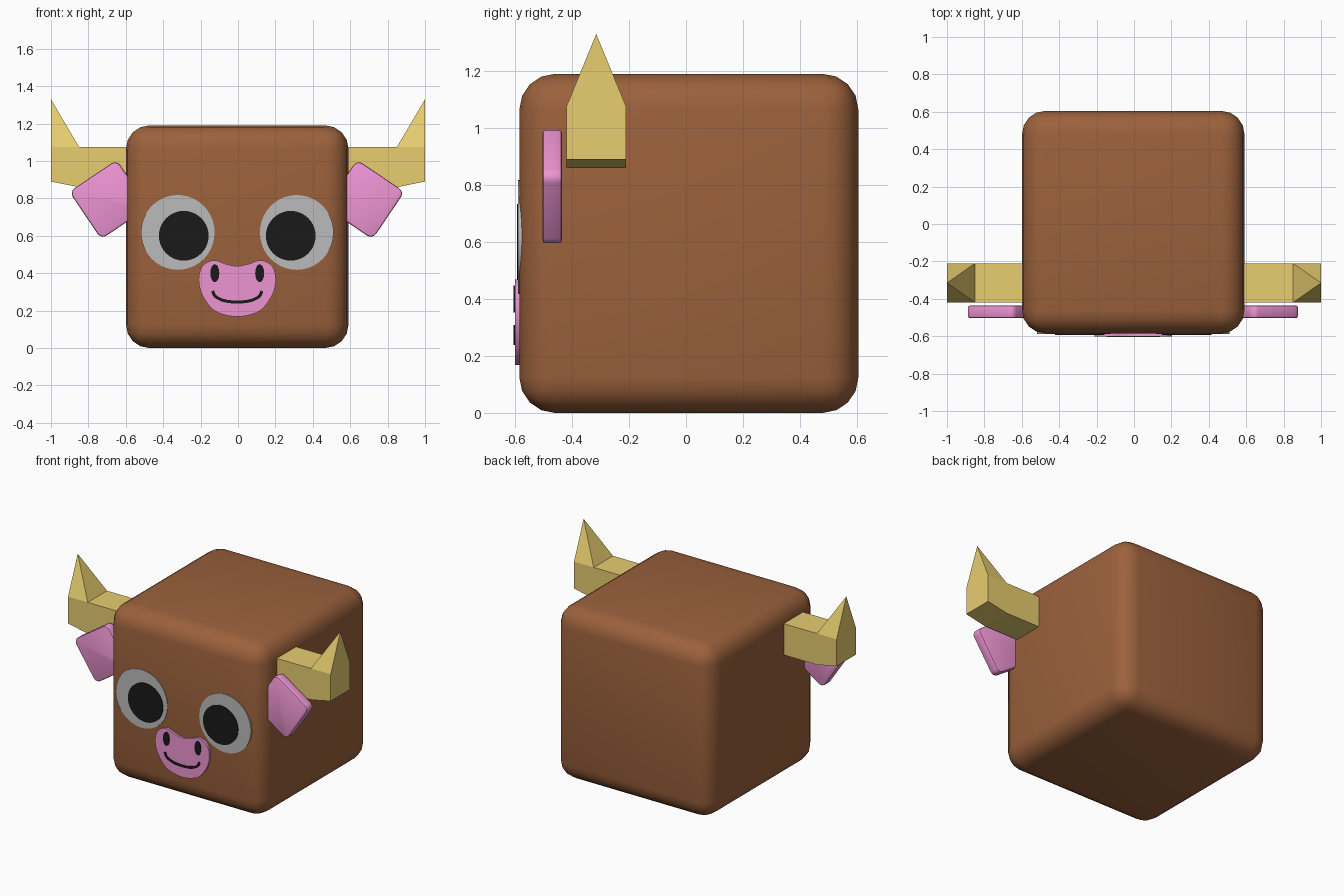
import bpy, bmesh, math
from mathutils import Vector

if "Cube" in bpy.data.objects:
    bpy.data.objects.remove(bpy.data.objects["Cube"])


def material(name, rgb):
    m = bpy.data.materials.new(name)
    m.diffuse_color = (*rgb, 1)
    m.use_nodes = True
    m.node_tree.nodes["Principled BSDF"].inputs["Base Color"].default_value = m.diffuse_color
    return m


BROWN = material("brown", (0.33, 0.12, 0.045))
PINK = material("pink", (0.85, 0.30, 0.65))
GOLD = material("gold", (0.80, 0.61, 0.16))
GREY = material("eye_grey", (0.5, 0.5, 0.5))
BLACK = material("black", (0.01, 0.01, 0.01))
CX = -0.004  # face centre line


def finish(name, bm, mat, angle=None):
    bmesh.ops.recalc_face_normals(bm, faces=bm.faces)
    mesh = bpy.data.meshes.new(name)
    bm.to_mesh(mesh)
    bm.free()
    ob = bpy.data.objects.new(name, mesh)
    bpy.context.collection.objects.link(ob)
    mesh.materials.append(mat)
    if angle:
        bpy.ops.object.select_all(action='DESELECT')
        ob.select_set(True)
        bpy.context.view_layer.objects.active = ob
        bpy.ops.object.shade_smooth_by_angle(angle=math.radians(angle))
    return ob


def plate(name, outline, y_front, y_back, mat, bevel=0):
    """Extrude an x/z outline along y."""
    bm = bmesh.new()
    face = bm.faces.new([bm.verts.new((x, y_front, z)) for x, z in outline])
    ext = bmesh.ops.extrude_face_region(bm, geom=[face])
    moved = [v for v in ext['geom'] if isinstance(v, bmesh.types.BMVert)]
    bmesh.ops.translate(bm, verts=moved, vec=(0, y_back - y_front, 0))
    if bevel:
        rims = [e for e in bm.edges if abs(e.verts[0].co.y - e.verts[1].co.y) < 1e-5]
        bmesh.ops.bevel(bm, geom=rims, offset=bevel, segments=2, profile=0.5, affect='EDGES')
    return finish(name, bm, mat, 40)


def ellipse(cx, cz, rx, rz, n=40):
    return [(cx + rx * math.cos(2 * math.pi * i / n), cz + rz * math.sin(2 * math.pi * i / n))
            for i in range(n)]


def smooth_path(pts, steps=5, closed=True):
    """Catmull-Rom curve through the points."""
    n, out = len(pts), []
    pick = (lambda i: Vector(pts[i % n])) if closed else (lambda i: Vector(pts[max(0, min(n - 1, i))]))
    for i in range(n if closed else n - 1):
        a, b, c, d = (pick(i + k) for k in (-1, 0, 1, 2))
        for s in range(steps):
            t = s / steps
            out.append(0.5 * (2 * b + (c - a) * t + (2 * a - 5 * b + 4 * c - d) * t * t
                              + (3 * b - a - 3 * c + d) * t ** 3))
    if not closed:
        out.append(Vector(pts[-1]))
    return out


# Rounded cube head
bm = bmesh.new()
bmesh.ops.create_cube(bm, size=1.19)
bmesh.ops.bevel(bm, geom=bm.edges[:], offset=0.125, segments=4, profile=0.5, affect='EDGES')
bmesh.ops.translate(bm, verts=bm.verts, vec=(CX, 0.01, 0.595))
finish("head", bm, BROWN, 40)

for side, label in ((-1, "left"), (1, "right")):
    # Horn: square arm with a pyramid tip, leaning to the outer edge
    bm = bmesh.new()
    rings = []
    for x, low in ((0.5, 0.86), (0.85, 0.86), (1.0, 0.89)):
        rings.append([bm.verts.new((side * x, y, z)) for y, z in
                      ((-0.42, low), (-0.21, low), (-0.21, 1.075), (-0.42, 1.075))])
    a, b, c = rings
    for p, q in ((a, b), (b, c)):
        for i in range(4):
            if not (p is b and i == 2):  # leave the top open for the tip
                j = (i + 1) % 4
                bm.faces.new((p[i], p[j], q[j], q[i]))
    bm.faces.new(a)
    bm.faces.new(c)
    tip = bm.verts.new((side * 1.0, -0.315, 1.33))
    base = (b[2], b[3], c[3], c[2])
    for i in range(4):
        bm.faces.new((base[i], base[(i + 1) % 4], tip))
    finish(label + "_horn", bm, GOLD)

    # Ear: tilted square with rounded corners
    h, r, turn = 0.153, 0.035, math.radians(-34 * side)
    ear = []
    for k in range(4):
        mid = math.pi / 4 + k * math.pi / 2
        corner = Vector((math.cos(mid), math.sin(mid))) * (h - r) * math.sqrt(2)
        for s in range(5):
            t = mid - math.pi / 4 + s * math.pi / 8
            p = corner + r * Vector((math.cos(t), math.sin(t)))
            ear.append((side * 0.684 - 0.006 + p.x * math.cos(turn) - p.y * math.sin(turn),
                        0.794 + p.x * math.sin(turn) + p.y * math.cos(turn)))
    plate(label + "_ear", ear, -0.503, -0.436, PINK, 0.01)

    # Eye, pupil and nostril
    plate(label + "_eye", ellipse(CX + side * 0.318, 0.618, 0.197, 0.2), -0.589, -0.575, GREY)
    plate(label + "_pupil", ellipse(CX + side * 0.286, 0.6, 0.133, 0.133), -0.594, -0.58, BLACK)
    plate(label + "_nostril", ellipse(CX + side * 0.12, 0.4, 0.024, 0.048, 24), -0.605, -0.59, BLACK)

# Bean-shaped muzzle
half = [(0.06, 0.449), (0.125, 0.469), (0.185, 0.44), (0.206, 0.37),
        (0.19, 0.29), (0.135, 0.21), (0.07, 0.178)]
bean = [(0, 0.438)] + half + [(0, 0.168)] + [(-x, z) for x, z in reversed(half)]
plate("muzzle", [(x + CX, z) for x, z in smooth_path(bean)], -0.601, -0.57, PINK)

# Smile: thin ribbon along a curve
arc = [(0.132, 0.305), (0.115, 0.274), (0.065, 0.252), (0, 0.246)]
line = smooth_path([(-x, z) for x, z in arc] + arc[-2::-1], 5, False)
upper, lower = [], []
for i, p in enumerate(line):
    d = (line[min(i + 1, len(line) - 1)] - line[max(i - 1, 0)]).normalized()
    n = Vector((-d.y, d.x)) * 0.008
    upper.append((CX + p.x + n.x, p.y + n.y))
    lower.append((CX + p.x - n.x, p.y - n.y))
plate("smile", upper + lower[::-1], -0.605, -0.59, BLACK)
